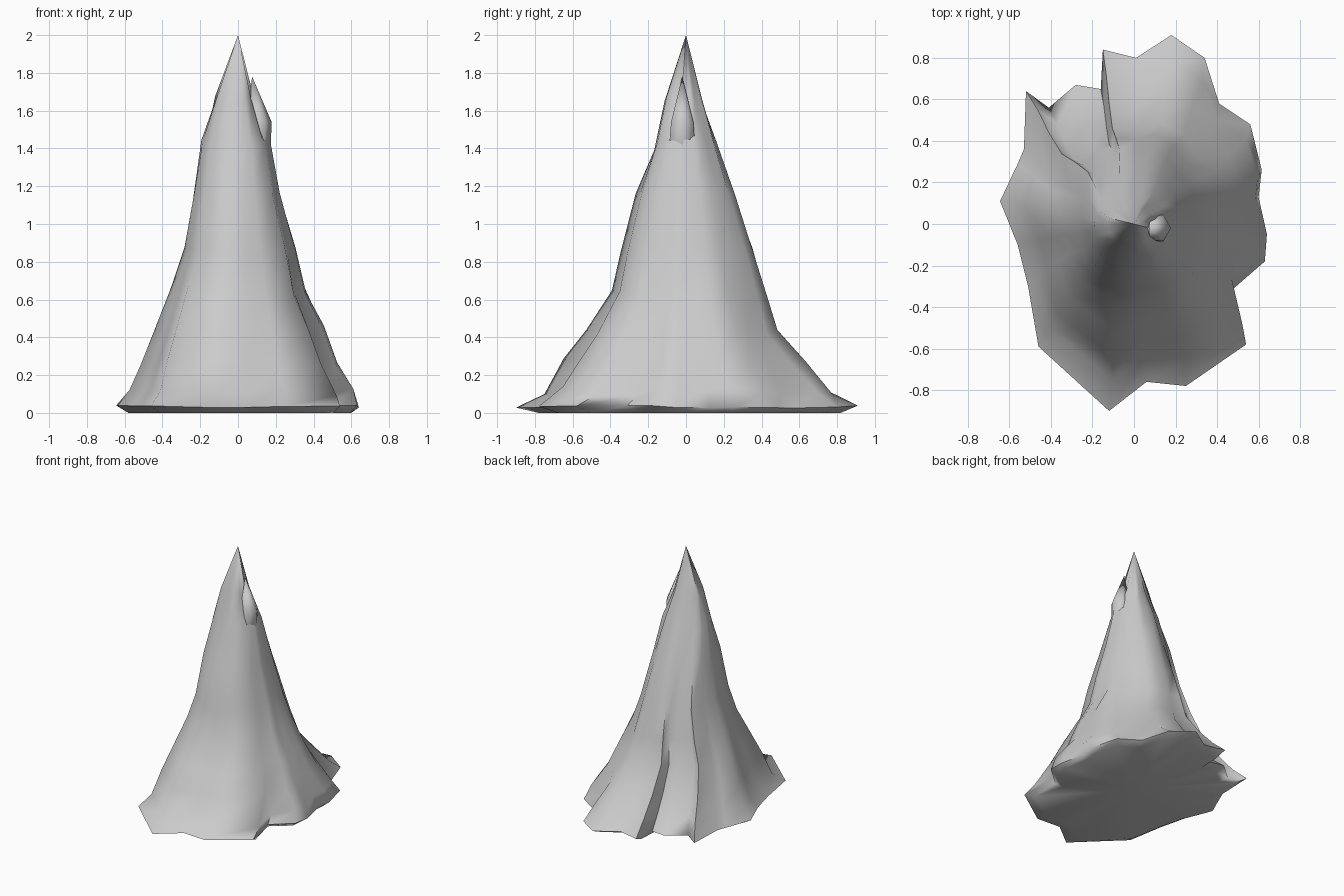
import bpy, bmesh, math, random

if "Cube" in bpy.data.objects:
    bpy.data.objects.remove(bpy.data.objects["Cube"])
random.seed(4)

# Lobed footprint of the rock, counter-clockwise
FOOT = [(.64, -.05), (.60, .13), (.615, .26), (.56, .48), (.41, .58), (.34, .80),
        (.18, .91), (.01, .80), (-.15, .84), (-.16, .65), (-.28, .67), (-.41, .56),
        (-.52, .64), (-.53, .36), (-.56, .29), (-.645, .11), (-.56, -.10), (-.51, -.30),
        (-.46, -.59), (-.12, -.90), (.06, -.76), (.25, -.78), (.54, -.58),
        (.48, -.31), (.63, -.18)]

# Height, reach to -x, +x, -y, +y, and how strongly the lobes show
LEVELS = [(.00, .58, .60, .78, .82, 1.0), (.025, .645, .64, .90, .91, 1.0),
          (.12, .575, .62, .75, .78, .95), (.28, .515, .525, .65, .635, .85),
          (.45, .44, .455, .53, .49, .7), (.65, .36, .36, .395, .435, .55),
          (.85, .285, .305, .35, .37, .4), (1.15, .24, .225, .27, .265, .3),
          (1.42, .195, .17, .17, .165, .25), (1.65, .13, .085, .115, .085, .2)]


def section(level):
    z, left, right, front, back, lobes = level
    ring = []
    for x, y in FOOT:
        u = x / (.64 if x > 0 else .645)
        v = y / (.91 if y > 0 else .90)
        a = math.atan2(v, u)
        u = u * lobes + math.cos(a) * (1 - lobes)
        v = v * lobes + math.sin(a) * (1 - lobes)
        dz = random.uniform(-.03, .03) if z > .1 else random.uniform(0, .015) if z > 0 else 0
        ring.append((u * (right if u > 0 else left), v * (back if v > 0 else front), z + dz))
    return ring


def loft(name, rings, tip, base):
    bm = bmesh.new()
    loops = [[bm.verts.new(p) for p in r] for r in rings]
    n = len(loops[0])
    top, bottom = bm.verts.new(tip), bm.verts.new(base)
    for i in range(n):
        j = (i + 1) % n
        for lo, hi in zip(loops, loops[1:]):
            bm.faces.new((lo[i], lo[j], hi[j], hi[i]))
        bm.faces.new((loops[-1][i], loops[-1][j], top))
        bm.faces.new((loops[0][j], loops[0][i], bottom))
    bmesh.ops.recalc_face_normals(bm, faces=bm.faces)
    me = bpy.data.meshes.new(name)
    bm.to_mesh(me)
    bm.free()
    ob = bpy.data.objects.new(name, me)
    bpy.context.collection.objects.link(ob)
    bpy.ops.object.select_all(action='DESELECT')
    ob.select_set(True)
    bpy.context.view_layer.objects.active = ob
    bpy.ops.object.shade_smooth_by_angle(angle=math.radians(65))
    return ob


# Main rock spire
loft("rock_spire", [section(l) for l in LEVELS], (0, 0, 2), (0, 0, .03))


# Small secondary spike near the summit
def small_ring(cx, z, r):
    return [(cx + r * math.cos(k * math.pi / 3), -.02 + r * math.sin(k * math.pi / 3), z)
            for k in range(6)]


loft("side_spike", [small_ring(.08, 1.3, .09), small_ring(.11, 1.54, .068)],
     (.075, -.02, 1.78), (.08, -.02, 1.25))
